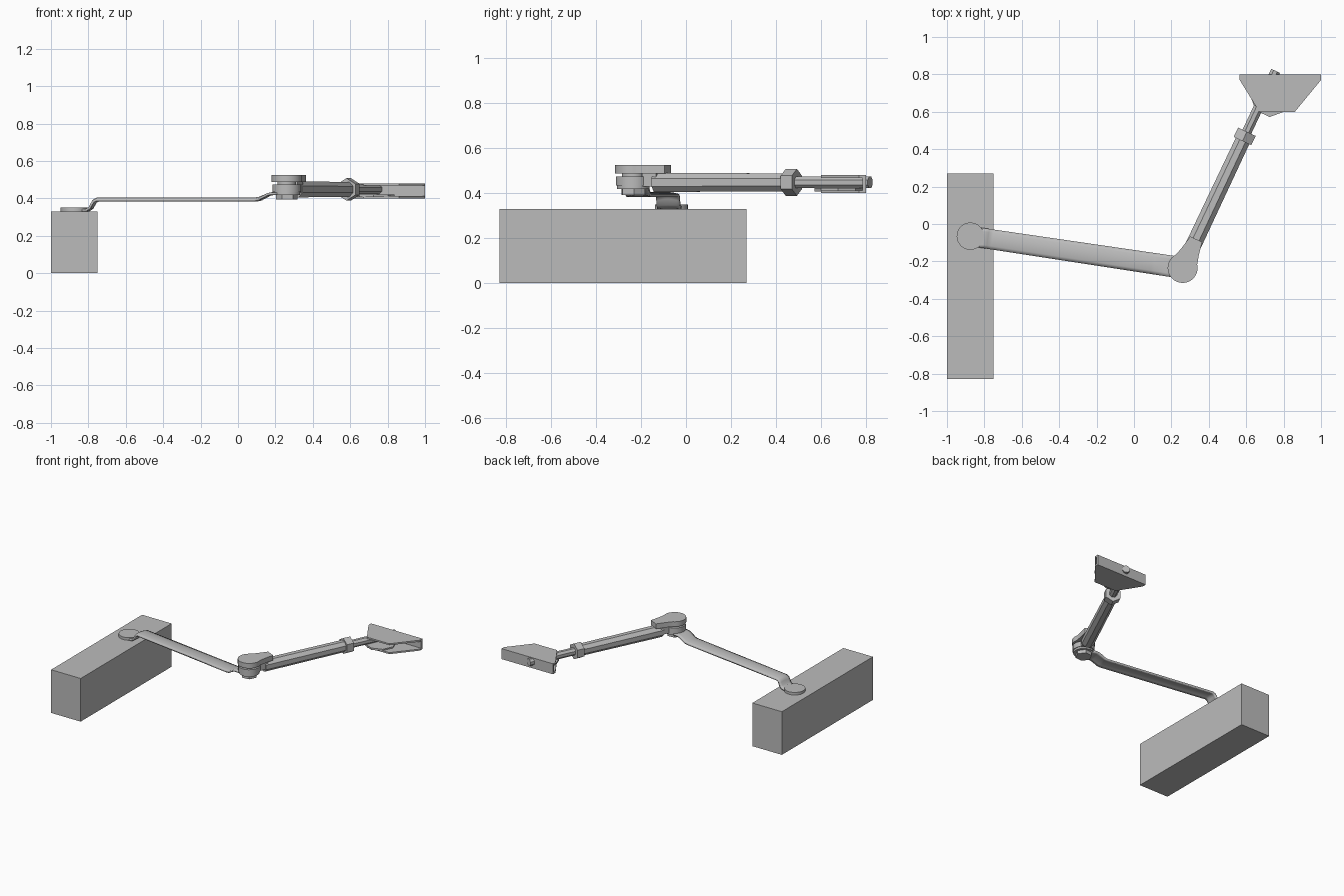
import bpy
import bmesh
from math import sin, cos, pi, atan2, hypot
from mathutils import Matrix, Vector

if "Cube" in bpy.data.objects:
    bpy.data.objects.remove(bpy.data.objects["Cube"])

# One metal colour for everything
metal = bpy.data.materials.new("grey metal")
metal.use_nodes = True
COLOR = (0.5, 0.5, 0.5, 1)
metal.diffuse_color = COLOR
metal.node_tree.nodes["Principled BSDF"].inputs["Base Color"].default_value = COLOR

SHAFT = Vector((-0.875, -0.065, 0))
ELBOW = Vector((0.26, -0.235, 0))
ROD_END = Vector((0.76, 0.825, 0))


def frame(start, end):
    """Matrix whose local x axis runs from start to end."""
    d = end - start
    return Matrix.Translation(start) @ Matrix.Rotation(atan2(d.y, d.x), 4, 'Z')


ARM = frame(SHAFT, ELBOW)
FORE = frame(ELBOW, ROD_END)
WORLD = Matrix.Identity(4)


def finish(name, bm, matrix=WORLD, smooth=False):
    bmesh.ops.recalc_face_normals(bm, faces=bm.faces[:])
    mesh = bpy.data.meshes.new(name)
    bm.to_mesh(mesh)
    bm.free()
    mesh.materials.append(metal)
    obj = bpy.data.objects.new(name, mesh)
    obj.matrix_world = matrix
    bpy.context.scene.collection.objects.link(obj)
    if smooth:
        bpy.ops.object.select_all(action='DESELECT')
        obj.select_set(True)
        bpy.context.view_layer.objects.active = obj
        bpy.ops.object.shade_smooth_by_angle(angle=0.6)
    return obj


def plate(name, outline, z0, z1, matrix=WORLD, smooth=False):
    """Flat outline extruded from z0 up to z1."""
    bm = bmesh.new()
    face = bm.faces.new([bm.verts.new((x, y, z0)) for x, y in outline])
    ext = bmesh.ops.extrude_face_region(bm, geom=[face])
    moved = [v for v in ext["geom"] if isinstance(v, bmesh.types.BMVert)]
    bmesh.ops.translate(bm, verts=moved, vec=(0, 0, z1 - z0))
    return finish(name, bm, matrix, smooth)


def arc(cx, cy, r, start, end, n):
    return [(cx + r * cos(start + (end - start) * i / n),
             cy + r * sin(start + (end - start) * i / n)) for i in range(n + 1)]


def circle(cx, cy, r, n, turn=0):
    return arc(cx, cy, r, turn, turn + 2 * pi, n)[:-1]


def bar(name, s0, s1, r0, r1, z, sides):
    """Faceted bar along the forearm axis, with flats on top."""
    bm = bmesh.new()
    bmesh.ops.create_cone(bm, cap_ends=True, segments=sides, radius1=r0,
                          radius2=r1, depth=s1 - s0)
    turn = Matrix.Rotation(pi / sides, 4, 'Z')
    lay = Matrix.Rotation(pi / 2, 4, 'Y')
    bm.transform(Matrix.Translation(((s0 + s1) / 2, 0, z)) @ lay @ turn)
    return finish(name, bm, FORE)


# Closer body
plate("closer_body", [(-1, -0.83), (-0.75, -0.83), (-0.75, 0.27), (-1, 0.27)], 0, 0.33)

# Main arm: round foot, crowned bent strip, round end at the elbow
plate("arm_foot", circle(0, 0, 0.073, 32), 0.33, 0.35, ARM, True)
path = [(0.04, 0.343), (0.07, 0.345), (0.085, 0.355), (0.095, 0.38), (0.105, 0.396),
        (0.125, 0.405), (0.98, 0.405), (1.0, 0.409), (1.05, 0.429), (1.07, 0.433),
        (1.12, 0.433)]
bm = bmesh.new()
rows = []
for s, z in path:
    width = 0.053 + 0.004 * s
    crown = 0.009 if 0.09 < s < 1.03 else 0.002
    rows.append([bm.verts.new((s, width * t / 3, z - crown * (t / 3) ** 2))
                 for t in range(-3, 4)])
for a, b in zip(rows, rows[1:]):
    for i in range(6):
        bm.faces.new((a[i], b[i], b[i + 1], a[i + 1]))
strip = finish("arm_strip", bm, ARM, True)
thick = strip.modifiers.new("thickness", 'SOLIDIFY')
thick.thickness = 0.013
thick.offset = -1 if strip.data.polygons[0].normal.z > 0 else 1
length = hypot(*(ELBOW - SHAFT).xy)
plate("arm_end", circle(length, 0, 0.072, 32), 0.419, 0.434, ARM, True)

# Elbow joint: nut, hub, pin and the forearm's cap
plate("elbow_nut", circle(0, 0, 0.058, 6), 0.393, 0.42, FORE)
plate("elbow_hub", circle(0, 0, 0.077, 20), 0.434, 0.475, FORE, True)
plate("elbow_pin", circle(0, 0, 0.05, 20), 0.47, 0.49, FORE, True)
cap = arc(0, 0, 0.08, 0.9, 2 * pi - 0.9, 24) + [
    (0.095, -0.05), (0.17, -0.035), (0.17, 0.035), (0.095, 0.05)]
plate("elbow_cap", cap, 0.487, 0.525, FORE, True)
plate("elbow_tongue", [(0.06, -0.035), (0.13, -0.035), (0.13, 0.035), (0.06, 0.035)],
      0.43, 0.49, FORE)

# Telescoping forearm: tube, lock nut and rod
bar("forearm_tube", 0.11, 0.78, 0.046, 0.043, 0.448, 8)
bar("lock_nut", 0.75, 0.805, 0.06, 0.06, 0.448, 6)
bar("forearm_rod", 0.77, 1.165, 0.028, 0.028, 0.448, 8)

# Frame bracket: upper and lower plates, back plate and pivot foot
trapezoid = [(0.565, 0.80), (0.565, 0.77), (0.67, 0.60), (0.86, 0.60),
             (1.0, 0.77), (1.0, 0.80)]
plate("bracket_top", trapezoid, 0.468, 0.48)
plate("bracket_bottom", trapezoid, 0.40, 0.412)
plate("bracket_back", [(0.565, 0.785), (1, 0.785), (1, 0.80), (0.565, 0.80)], 0.40, 0.48)
plate("bracket_foot", circle(0.73, 0.68, 0.108, 8, pi / 8 + 0.35), 0.408, 0.422)
